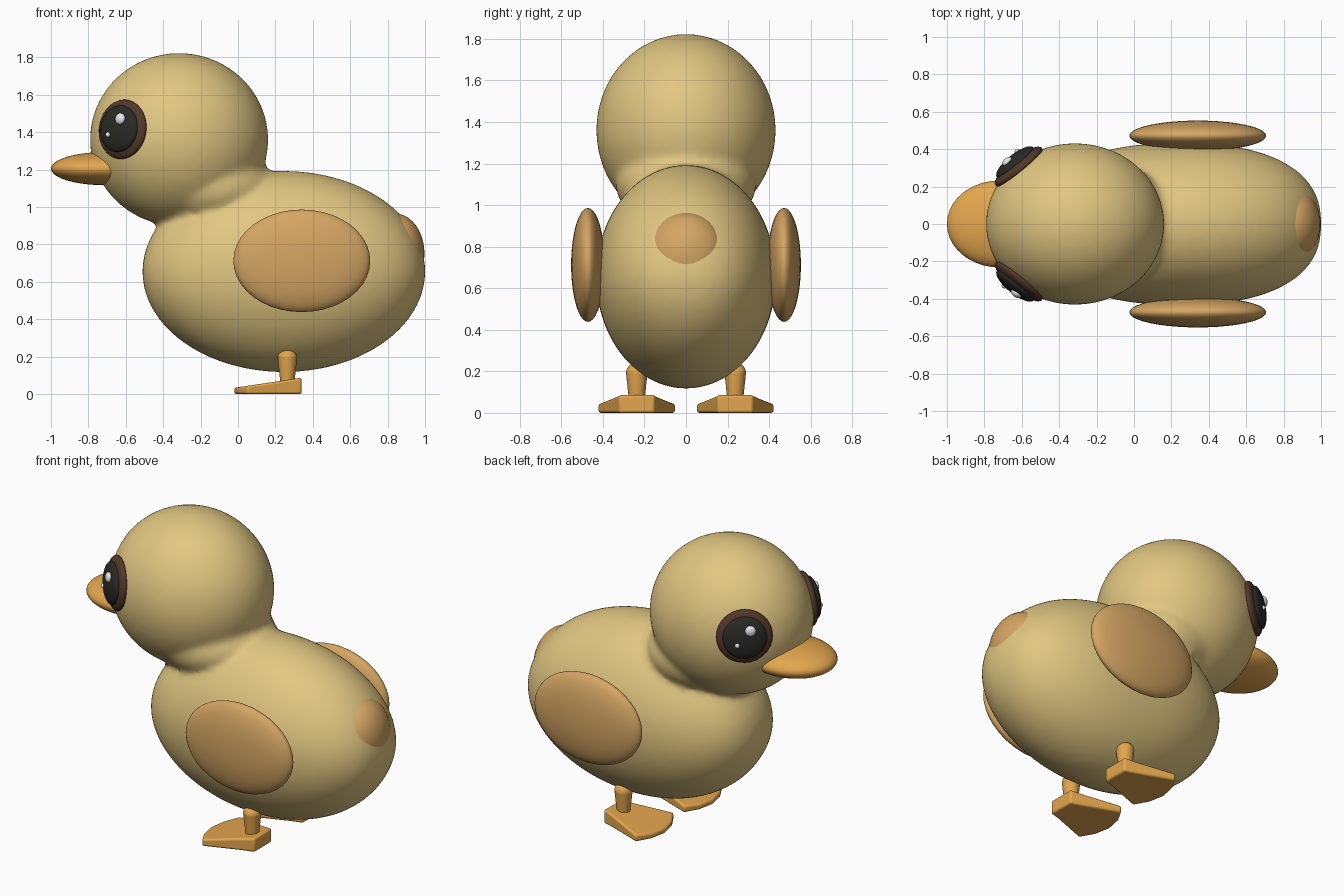
import bpy
import bmesh
from mathutils import Matrix, Vector

cube = bpy.data.objects.get("Cube")
if cube:
    bpy.data.objects.remove(cube, do_unlink=True)


def material(name, rgb):
    m = bpy.data.materials.new(name)
    m.use_nodes = True
    color = (*rgb, 1)
    m.diffuse_color = color
    m.node_tree.nodes["Principled BSDF"].inputs["Base Color"].default_value = color
    return m


DOWN = material("pale yellow", (0.75, 0.57, 0.22))
FEATHER = material("tan", (0.66, 0.38, 0.125))
ORANGE = material("orange", (0.77, 0.38, 0.075))
BROWN = material("dark brown", (0.085, 0.04, 0.022))
BLACK = material("black", (0.022, 0.022, 0.018))
WHITE = material("white", (0.8, 0.8, 0.8))


def finish(name, bm, mat, angle=3.14):
    """Turn a bmesh into a shaded object."""
    bmesh.ops.recalc_face_normals(bm, faces=bm.faces)
    mesh = bpy.data.meshes.new(name)
    bm.to_mesh(mesh)
    bm.free()
    mesh.materials.append(mat)
    ob = bpy.data.objects.new(name, mesh)
    bpy.context.collection.objects.link(ob)
    bpy.ops.object.select_all(action='DESELECT')
    ob.select_set(True)
    bpy.context.view_layer.objects.active = ob
    bpy.ops.object.shade_smooth_by_angle(angle=angle)
    return ob


def add_ball(bm, center, radii, axes=Matrix.Identity(4), segments=40):
    """Add an ellipsoid, optionally turned by axes."""
    matrix = Matrix.Translation(center) @ axes @ Matrix.Diagonal((*radii, 1))
    return bmesh.ops.create_uvsphere(bm, u_segments=segments, v_segments=segments // 2,
                                     radius=1, matrix=matrix)["verts"]


def ball(name, center, radii, mat, axes=Matrix.Identity(4), segments=40):
    bm = bmesh.new()
    add_ball(bm, center, radii, axes, segments)
    return finish(name, bm, mat)


# Body, neck and head blended into one skin
bm = bmesh.new()
for v in add_ball(bm, (0, 0, 0), (1, 1, 1), segments=64):
    u = min(abs(v.co.x), 0.995)
    fuller = (1 - u ** 2.4) ** (1 / 2.4) / (1 - u * u) ** 0.5
    v.co = (0.245 + 0.757 * v.co.x, 0.433 * fuller * v.co.y, 0.655 + 0.538 * v.co.z)
add_ball(bm, (-0.15, 0, 1.1), (0.35, 0.34, 0.22))
add_ball(bm, (-0.315, 0, 1.36), (0.477, 0.432, 0.463), segments=64)
skin = finish("body_and_head", bm, DOWN)
remesh = skin.modifiers.new("blend", 'REMESH')
remesh.mode = 'VOXEL'
remesh.voxel_size = 0.02
remesh.use_smooth_shade = True
smooth = skin.modifiers.new("soften", 'SMOOTH')
smooth.factor = 0.5
smooth.iterations = 8

# Tail and beak
ball("tail", (0.84, 0, 0.75), (0.157, 0.2, 0.215), FEATHER)
ball("beak", (-0.72, 0, 1.205), (0.28, 0.232, 0.088), ORANGE)


def foot(name, side):
    """Wedge foot: narrow tall heel, wide thin toe."""
    half = [(0.34, 0.085), (0.27, 0.105), (0.05, 0.187), (0.0, 0.1)]
    outline = half + [(-0.02, 0)] + [(x, -y) for x, y in reversed(half)]
    bm = bmesh.new()
    low = [bm.verts.new((x, side * 0.237 + y, 0)) for x, y in outline]
    base = bm.faces.new(low)
    top = bmesh.ops.extrude_face_region(bm, geom=[base])["geom"]
    for v in top:
        if isinstance(v, bmesh.types.BMVert):
            v.co.z = 0.033 + 0.15 * (v.co.x + 0.02)
    ob = finish(name, bm, ORANGE, 0.6)
    bevel = ob.modifiers.new("round_edges", 'BEVEL')
    bevel.width = 0.012
    bevel.segments = 3


def leg(name, side):
    """Tapered leg with a rounded top."""
    bm = bmesh.new()
    bmesh.ops.create_cone(bm, segments=24, radius1=0.036, radius2=0.052, depth=0.15,
                          cap_ends=True, matrix=Matrix.Translation((0.264, side * 0.237, 0.12)))
    add_ball(bm, (0.264, side * 0.237, 0.192), (0.052, 0.052, 0.05), segments=24)
    finish(name, bm, ORANGE, 0.7)


def eye(prefix, side):
    """Layered eye discs facing out from the head."""
    n = Vector((-0.62, side * 0.77, 0.1)).normalized()
    right = Vector((0, 0, 1)).cross(n).normalized()
    up = n.cross(right)
    axes = Matrix((right, up, n)).transposed().to_4x4()
    center = Vector((-0.617, side * 0.307, 1.415))

    def layer(part, r, thick, mat, offset):
        ball(prefix + part, center + axes.to_3x3() @ Vector(offset), (r, r, thick), mat, axes, 32)

    layer("_eye_rim", 0.16, 0.045, BROWN, (0, 0, 0))
    layer("_eye", 0.126, 0.04, BLACK, (0, 0, 0.03))
    layer("_eye_large_glint", 0.031, 0.02, WHITE, (0.03, 0.05, 0.063))
    layer("_eye_small_glint", 0.014, 0.012, WHITE, (-0.045, -0.035, 0.065))


# Paired parts; the bird faces -x, so its left is -y
for word, side in (("left", -1), ("right", 1)):
    ball(word + "_wing", (0.341, side * 0.472, 0.712), (0.366, 0.081, 0.274), FEATHER)
    leg(word + "_leg", side)
    foot(word + "_foot", side)
    eye(word, side)
